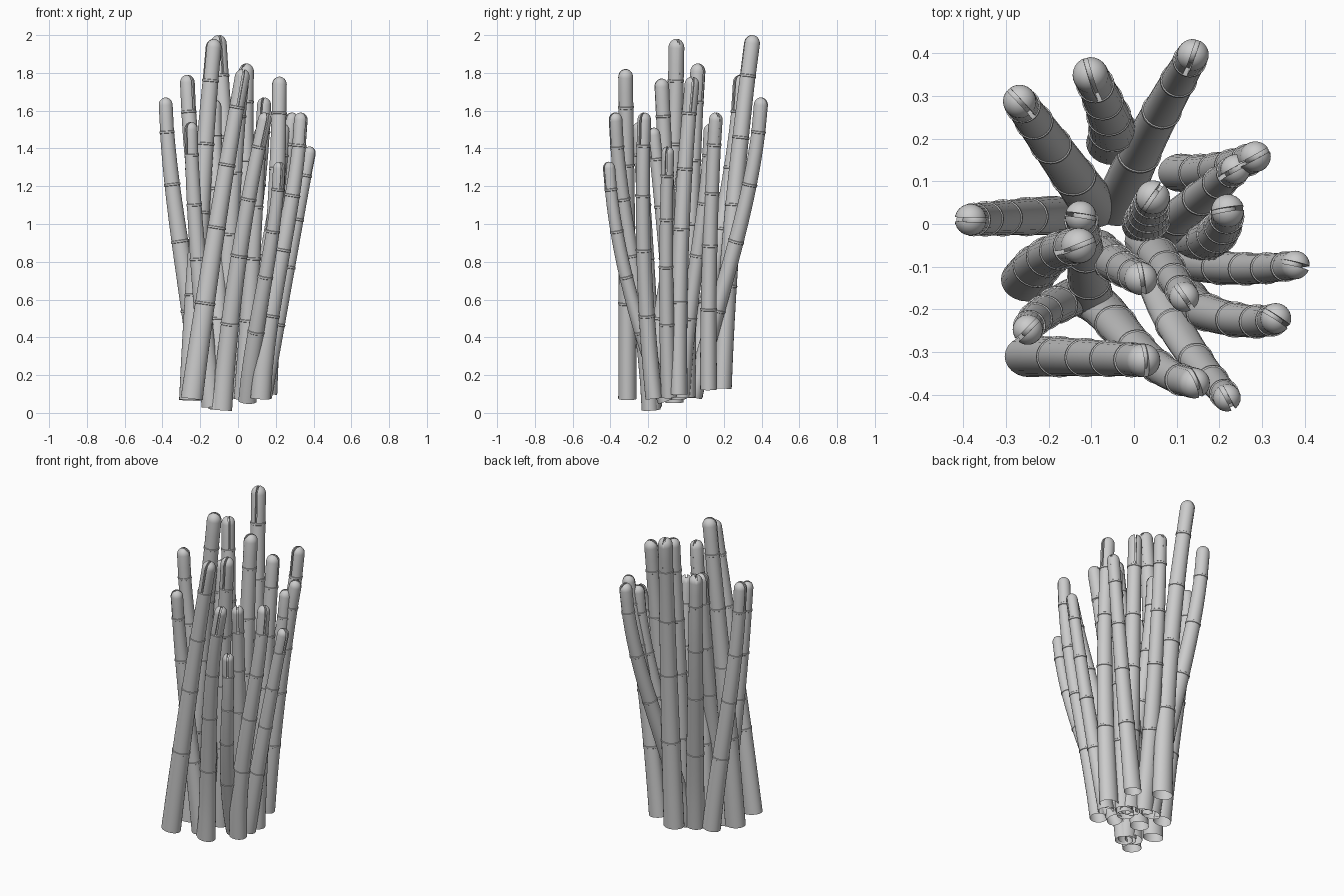
import bpy, bmesh, math
from mathutils import Vector

if "Cube" in bpy.data.objects:
    bpy.data.objects.remove(bpy.data.objects["Cube"])

SIDES = 24
NODES = (0.29, 0.52, 0.71, 0.885)
FOOT = Vector((-.085, -.19))  # lowest stem; the others start higher with distance

grey = bpy.data.materials.new("stalk grey")
grey.diffuse_color = (0.6, 0.6, 0.6, 1)
grey.use_nodes = True
grey.node_tree.nodes["Principled BSDF"].inputs["Base Color"].default_value = grey.diffuse_color

# base x y, tip x y z, share of the lean in x and in y reached half way up
STALKS = [
    (-.09, .04, -.27, .29, 1.79, .62, .62),
    (-.05, .19, -.105, .355, 2.0, .2, .42),
    (-.04, .04, .14, .40, 1.67, .62, .66),
    (.11, .12, .29, .16, 1.59, .5, .2),
    (.06, -.02, .24, .13, 1.53, .58, .58),
    (.15, -.04, .22, .035, 1.78, .68, .25),
    (.03, .00, .045, .065, 1.85, .3, .4),
    (-.10, -.18, -.125, .02, 1.66, .58, .58),
    (-.19, .02, -.385, .01, 1.67, .64, .6),
    (-.25, -.13, -.125, -.05, 1.98, .43, .7),
    (-.09, -.06, .02, -.13, 1.77, .45, .5),
    (.03, -.04, .12, -.175, 1.51, .55, .5),
    (.13, -.09, .385, -.095, 1.41, .55, 3),
    (.12, -.17, .335, -.22, 1.59, .58, 1.1),
    (-.14, -.17, -.25, -.25, 1.54, .68, .5),
    (-.245, -.31, .03, -.32, 1.82, .51, .3),
    (-.085, -.19, .15, -.375, 1.59, .42, .58),
    (.05, -.11, .22, -.41, 1.33, .6, .72),
]


def frame(d):
    """Two axes square to the direction d."""
    d = d.normalized()
    u = (Vector((1, 0, 0)) - d * d.x).normalized()
    return u, d.cross(u)


def loft(bm, rows, bottom=True):
    """Tube through rows of (centre, direction, x radius, y radius)."""
    loops = []
    for c, d, ru, rv in rows:
        u, v = frame(d)
        loops.append([bm.verts.new(c + u * ru * math.cos(a) + v * rv * math.sin(a))
                      for a in (2 * math.pi * i / SIDES for i in range(SIDES))])
    for a, b in zip(loops, loops[1:]):
        for i in range(SIDES):
            j = (i + 1) % SIDES
            bm.faces.new((a[i], a[j], b[j], b[i]))
    if bottom:
        bm.faces.new(loops[0][::-1])
    bm.faces.new(loops[-1])


def finish(bm, name):
    bmesh.ops.recalc_face_normals(bm, faces=bm.faces)
    me = bpy.data.meshes.new(name)
    bm.to_mesh(me)
    bm.free()
    me.materials.append(grey)
    ob = bpy.data.objects.new(name, me)
    bpy.context.collection.objects.link(ob)
    bpy.ops.object.select_all(action='DESELECT')
    ob.select_set(True)
    bpy.context.view_layer.objects.active = ob
    bpy.ops.object.shade_smooth_by_angle(angle=math.radians(35))


def capsule_rows(a, b, r0, r1):
    """Straight bud from a to b with a rounded end."""
    d = b - a
    n = d.normalized()
    neck = b - n * r1 * 1.1
    h = (r0 + r1) / 2
    rows = [(a, d, r0, r0), (a.lerp(neck, .5), d, h, h)]
    for k in range(8):
        q = math.pi / 2 * k / 7.3
        r = r1 * math.cos(q)
        rows.append((neck + n * r1 * 1.1 * math.sin(q), d, r, r))
    return rows


def lean(t, s, m=.55):
    """Curve from 0 to 1 through s at m; outward leaners end upright."""
    quad = s * t * (t - 1) / (m * (m - 1)) + t * (t - m) / (1 - m)
    if .56 <= s <= .8:
        end = s / (m * (m - 1)) + (2 - m) / (1 - m)     # slope of quad at the tip
        c = (.25 - end) / (1 - m)
        quad += c * t * (t - m) * (t - 1)
    return quad


def stalk(idx, bx, by, tx, ty, tz, sx, sy):
    # taller stalks are thicker
    r0, r1 = .019 + .019 * tz, .013 + .0145 * tz
    p0 = Vector((bx, by, .015 + .3 * (Vector((bx, by)) - FOOT).length))
    p2 = Vector((tx, ty, tz))
    height = (p2 - p0).length

    def point(t):
        return Vector((bx + (tx - bx) * lean(t, sx), by + (ty - by) * lean(t, sy),
                       p0.z + (tz - p0.z) * t))

    def tangent(t):
        return point(t + .01) - point(t - .01)

    def radius(t):
        return r0 + (r1 * .94 - r0) * t

    # stem, wider in x near the foot, with a raised ring at every joint
    samples = [(0, 0)]
    last = 0
    for node in NODES:
        samples += [(last + (node - last) * f, 0) for f in (.33, .67)]
        for off, lip in ((-.008, 0), (-.006, .003), (.004, .003), (.006, 0)):
            samples.append((node + off / height, lip))
        last = node
    bm = bmesh.new()
    loft(bm, [(point(t), tangent(t), radius(t) * (1 + .09 * (1 - t)) + lip,
               radius(t) * (1 - .09 * (1 - t)) + lip) for t, lip in samples], False)
    finish(bm, f"stem_{idx}")

    # split bud: two rounded halves around a core that fills the slot at the back
    a, b = point(NODES[-1]), p2
    u, v = frame(b - a)
    ang = math.atan2(ty, tx)
    normal = v * math.cos(ang) - u * math.sin(ang)
    out = u * math.cos(ang) + v * math.sin(ang)
    if ty > .1:
        out = -out
    rt = radius(NODES[-1])
    for side, label in ((1, "left"), (-1, "right")):
        bm = bmesh.new()
        loft(bm, capsule_rows(a, b, rt, r1))
        cut = bmesh.ops.bisect_plane(
            bm, geom=bm.verts[:] + bm.edges[:] + bm.faces[:],
            plane_co=a + normal * side * .005, plane_no=normal * side,
            clear_inner=True)
        edges = [e for e in cut["geom_cut"] if isinstance(e, bmesh.types.BMEdge)]
        bmesh.ops.holes_fill(bm, edges=edges, sides=0)
        finish(bm, f"bud_half_{label}_{idx}")
    bm = bmesh.new()
    back = -out * r1 * .24
    loft(bm, capsule_rows(a + back, b + back - (b - a).normalized() * .014,
                          rt * .75, r1 * .75))
    finish(bm, f"bud_core_{idx}")


for i, s in enumerate(STALKS, 1):
    stalk(i, *s)
